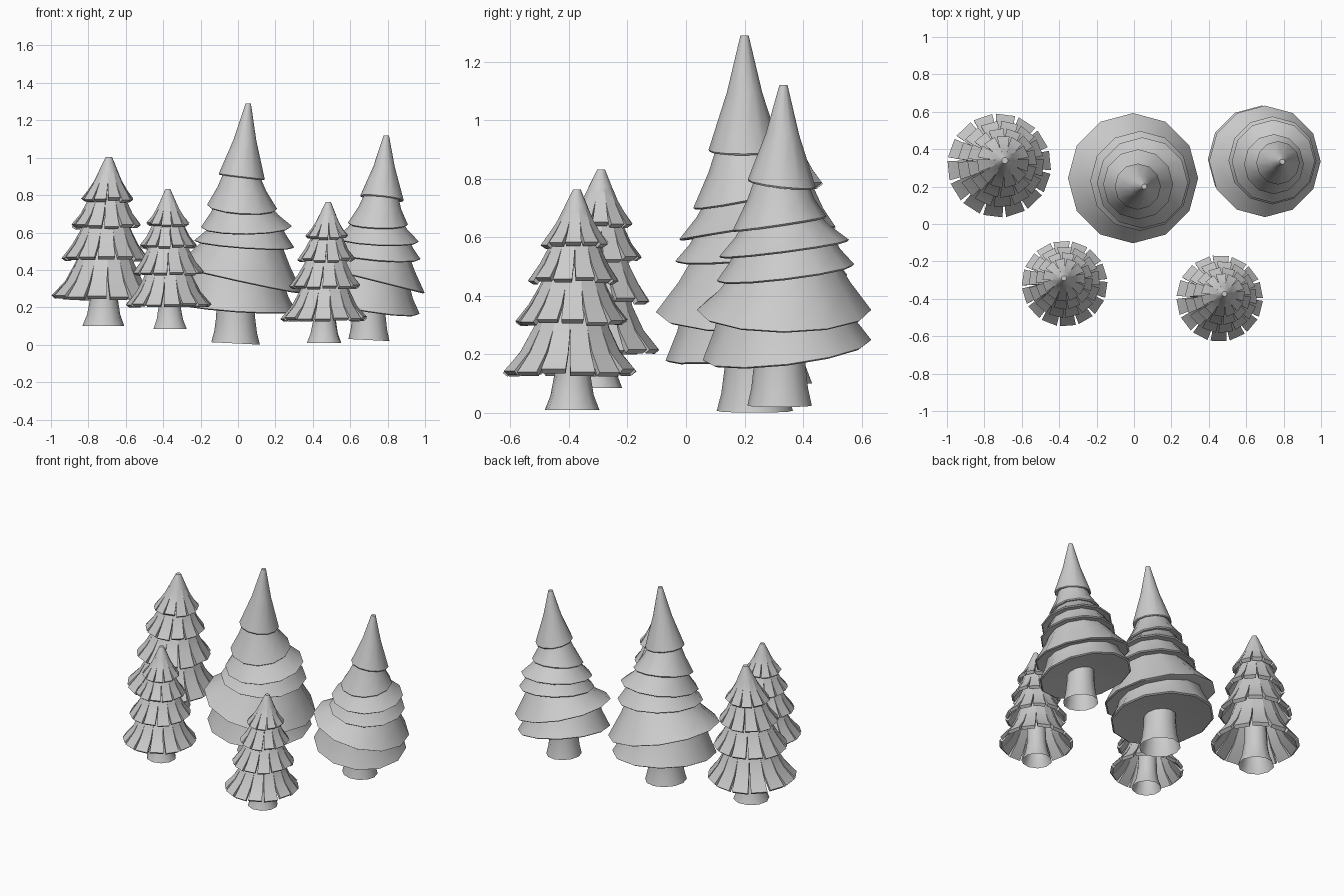
import bpy, bmesh, math, random
from mathutils import Vector

if "Cube" in bpy.data.objects:
    bpy.data.objects.remove(bpy.data.objects["Cube"])

random.seed(4)


def finish(name, bm, recalc=True):
    if recalc:
        bmesh.ops.recalc_face_normals(bm, faces=bm.faces)
    me = bpy.data.meshes.new(name)
    bm.to_mesh(me)
    bm.free()
    ob = bpy.data.objects.new(name, me)
    bpy.context.collection.objects.link(ob)
    bpy.ops.object.select_all(action='DESELECT')
    ob.select_set(True)
    bpy.context.view_layer.objects.active = ob
    bpy.ops.object.shade_smooth_by_angle(angle=math.radians(38))
    return ob


def loft(bm, rings, n, turn=0.0, bottom=True):
    """Skin rings of (cx, cy, z, radius, slope_x, slope_y), capped at the ends."""
    loops = []
    for cx, cy, z, r, sx, sy in rings:
        loop = []
        for i in range(n):
            a = 2 * math.pi * i / n + turn
            dx, dy = r * math.cos(a), r * math.sin(a)
            loop.append(bm.verts.new((cx + dx, cy + dy, z + sx * dx + sy * dy)))
        loops.append(loop)
    for a, b in zip(loops, loops[1:]):
        for i in range(n):
            j = (i + 1) % n
            bm.faces.new((a[i], a[j], b[j], b[i]))
    if bottom:
        bm.faces.new(loops[0][::-1])
    bm.faces.new(loops[-1])


def smooth_fir(name, trunk, tiers, tip, turn):
    # flared trunk, open underneath
    cx, cy, z0, r = trunk
    bm = bmesh.new()
    loft(bm, [(cx, cy, z0, r, -.05, 0), (cx, cy, z0 + .06, r * .88, -.03, 0),
              (cx, cy, z0 + .14, r * .8, 0, 0), (cx, cy, z0 + .3, r * .76, 0, 0)],
         12, bottom=False)
    finish(name + "_trunk", bm, False)
    # tilted skirts with a shallow hollow below, each tucked under the next
    for k, t in enumerate(tiers):
        bm = bmesh.new()
        x, y, z, r, sx, sy = t
        rings = [(x, y, z + .022, r * .35, sx, sy), (x, y, z - .006, r * .97, sx, sy), t]
        if k + 1 < len(tiers):
            nx, ny, nz, nr, nsx, nsy = tiers[k + 1]
            top = (nx, ny, nz + .03, nr * .72, nsx, nsy)
        else:
            top = tip + (.014, 0, 0)
        mid = [(p + q) / 2 for p, q in zip(t, top)]
        mid[3] -= .008
        loft(bm, rings + [mid, top], 12, turn)
        finish(f"{name}_skirt_{k + 1}", bm)


def strip(bm, a, n, stations, thick, place):
    """One hanging branch slat following stations of (radius, z, width fraction)."""
    sections = []
    for i, (r, z, w) in enumerate(stations):
        p, q = stations[max(i - 1, 0)], stations[min(i + 1, len(stations) - 1)]
        d = Vector((q[0] - p[0], q[1] - p[1])).normalized()
        ri, zi = r + d.y * thick, z - d.x * thick
        h = math.pi / n * w
        sections.append([bm.verts.new(place(rr, zz, a + s * h))
                         for rr, zz, s in ((r, z, -1), (r, z, 1), (ri, zi, 1), (ri, zi, -1))])
    for s, t in zip(sections, sections[1:]):
        for i in range(4):
            j = (i + 1) % 4
            bm.faces.new((s[i], s[j], t[j], t[i]))
    bm.faces.new(sections[0][::-1])
    bm.faces.new(sections[-1])


def slatted_fir(name, base, scale, lean, turn):
    def place(r, z, a):
        f = z / 3.3
        return (base[0] + scale * r * math.cos(a) + lean[0] * f,
                base[1] + scale * r * math.sin(a) + lean[1] * f,
                base[2] + scale * z)

    def ring(r, z, shift=0):
        f = z / 3.3
        return (base[0] + lean[0] * f + shift * .5, base[1] + lean[1] * f + shift,
                base[2] + scale * z, scale * r, 0, 0)

    # flared trunk, open underneath
    bm = bmesh.new()
    loft(bm, [ring(.41, 0, .014), ring(.325, .22, .012), ring(.275, .5, .01),
              ring(.25, 1.4)], 10, turn, False)
    finish(name + "_trunk", bm, False)
    # pointed top
    bm = bmesh.new()
    loft(bm, [ring(.24, 2.72), ring(.275, 2.8), ring(.17, 3.05), ring(.06, 3.29)], 12, turn)
    finish(name + "_tip", bm)
    # four tiers of slats: count, then top / shoulder / middle / rim of the profile
    tiers = [(14, ((.46, 1.55), (.58, 1.22), (.76, .87), (1.01, .58))),
             (13, ((.36, 2.18), (.52, 1.82), (.65, 1.58), (.84, 1.33))),
             (12, ((.27, 2.72), (.39, 2.42), (.51, 2.18), (.675, 1.95))),
             (11, ((.19, 3.0), (.275, 2.82), (.38, 2.65), (.51, 2.48)))]
    for k, (n, prof) in enumerate(tiers):
        bm = bmesh.new()
        for i in range(n):
            j = random.uniform(-.03, .03)
            st = [(r, z + j * (m == 3), w)
                  for m, ((r, z), w) in enumerate(zip(prof, (1, 1, .93, .84)))]
            strip(bm, turn + k * .3 + 2 * math.pi * i / n, n, st, .09, place)
        finish(f"{name}_slats_{k + 1}", bm)


# two large firs with tilted smooth skirts (x, y, z, radius, slope x, slope y)
smooth_fir("large_fir", (-.013, .235, .007, .13), [
    (-.015, .255, .205, .325, -.07, .08),
    (-.005, .245, .355, .348, -.22, .03),
    (.033, .23, .54, .267, -.07, .08),
    (.045, .22, .632, .243, .01, .16),
    (.022, .212, .738, .187, -.06, .2),
    (.02, .2, .9, .123, -.12, .01)], (.055, .2, 1.29), 0)
smooth_fir("medium_fir", (.70, .32, .025, .11), [
    (.683, .345, .215, .288, -.17, .12),
    (.70, .335, .352, .298, -.25, 0),
    (.74, .34, .48, .235, -.09, .12),
    (.745, .335, .563, .222, -.05, .13),
    (.748, .32, .648, .16, -.03, .15),
    (.77, .327, .785, .116, -.11, -.11)], (.793, .333, 1.12), 0)

# three small firs with slatted tiers
slatted_fir("back_small_fir", (-.727, .307, .10), .275, (.037, .033), .1)
slatted_fir("left_small_fir", (-.37, -.325, .085), .227, (-.005, .035), .3)
slatted_fir("right_small_fir", (.453, -.403, .01), .229, (.03, .03), .2)
